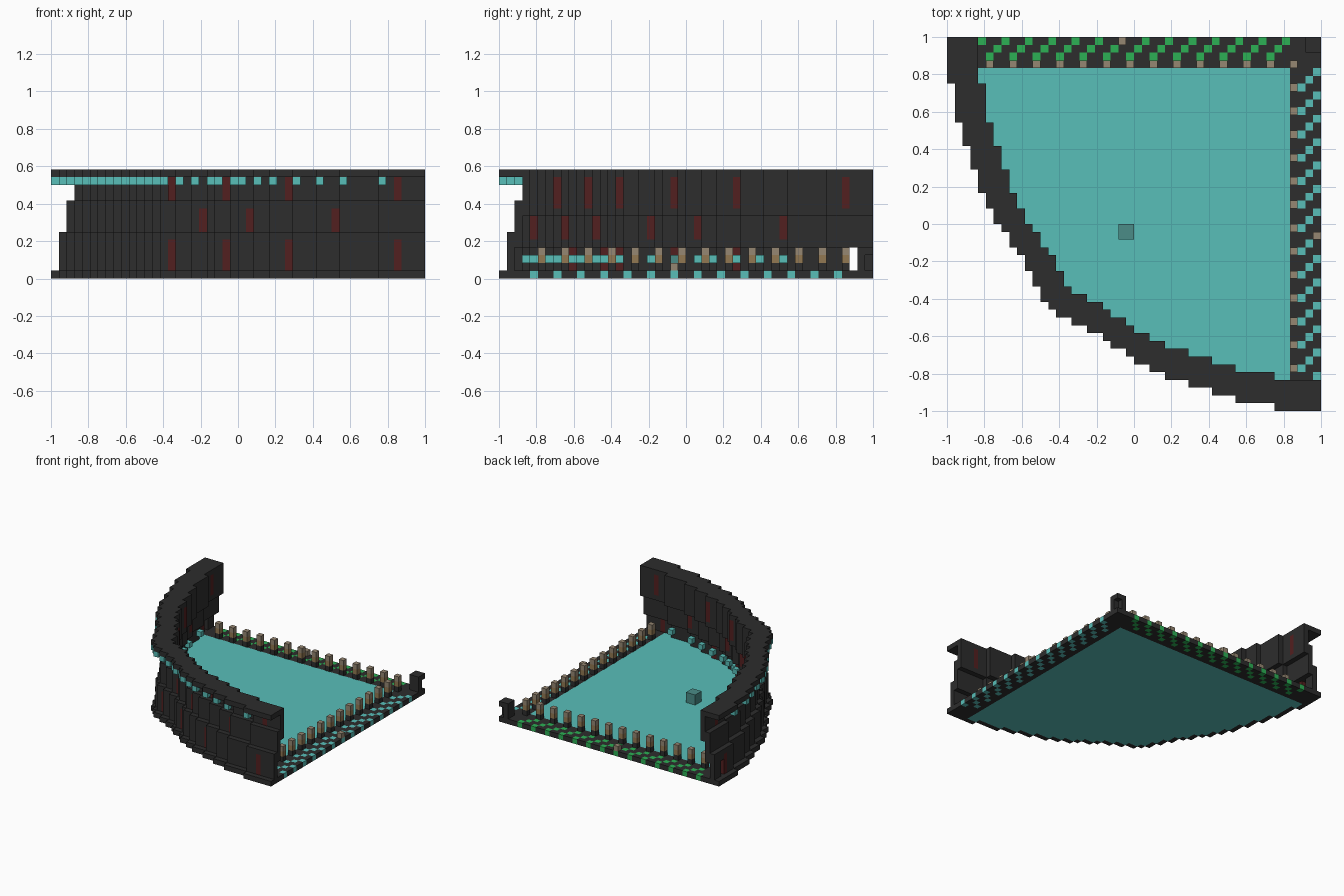
import bpy
import bmesh
from mathutils import Vector

if "Cube" in bpy.data.objects:
    bpy.data.objects.remove(bpy.data.objects["Cube"], do_unlink=True)

N = 48            # blocks per side
U = 2 / N         # block size

COLOURS = {
    "charcoal": (0.026, 0.026, 0.026),
    "aqua": (0.098, 0.52, 0.485),
    "green": (0.025, 0.44, 0.09),
    "dark_red": (0.086, 0.014, 0.014),
    "stone": (0.305, 0.242, 0.171),
    "brown": (0.29, 0.19, 0.085),
    "deep_teal": (0.069, 0.262, 0.242),
}
MATS = {}
for name, rgb in COLOURS.items():
    m = bpy.data.materials.new(name)
    m.use_nodes = True
    m.diffuse_color = (*rgb, 1)
    m.node_tree.nodes["Principled BSDF"].inputs["Base Color"].default_value = (*rgb, 1)
    MATS[name] = m

AXES = [Vector(a) for a in ((1, 0, 0), (0, 1, 0), (0, 0, 1))]


def build(name, cells):
    """Make one mesh from blocks {(i, j, k): colour}, keeping only outer faces."""
    used = sorted(set(cells.values()))
    bm = bmesh.new()
    verts = {}

    def vert(p):
        key = tuple(round(c) for c in p)
        if key not in verts:
            verts[key] = bm.verts.new((key[0] * U - 1, key[1] * U - 1, key[2] * U))
        return verts[key]

    for cell, colour in cells.items():
        base = Vector(cell)
        for a in range(3):
            n, u, v = AXES[a], AXES[(a + 1) % 3], AXES[(a + 2) % 3]
            for side in (0, 1):
                beside = base + n * (2 * side - 1)
                if tuple(round(c) for c in beside) in cells:
                    continue
                o = base + n * side
                ring = [o, o + u, o + u + v, o + v]
                if not side:
                    ring.reverse()
                face = bm.faces.new([vert(p) for p in ring])
                face.material_index = used.index(colour)
    mesh = bpy.data.meshes.new(name)
    bm.to_mesh(mesh)
    bm.free()
    for colour in used:
        mesh.materials.append(MATS[colour])
    obj = bpy.data.objects.new(name, mesh)
    bpy.context.collection.objects.link(obj)
    return obj


# Stepped quarter-round outline: first filled row of each column
RUNS = [6, 5, 3, 3, 3, 2, 2, 1, 2, 1, 2, 2, 2]
EDGE, row = [], N
for r in RUNS:
    row -= r
    EDGE.append(row)
EDGE.append(len(RUNS))
for k in reversed(range(len(RUNS))):
    EDGE += [k] * RUNS[k]


def depth(i, j):
    """Blocks inward from the curved outline (negative is outside)."""
    i, j = min(i, N - 1), min(j, N - 1)
    return min(i - EDGE[j], j - EDGE[i])


PLAN = [(i, j) for i in range(N) for j in range(N) if depth(i, j) >= 0]

# Floor with dark rim and two straight borders
floor = {}
for i, j in PLAN:
    rim = depth(i, j) < 1 or max(i, j) >= 44
    floor[i, j, 0] = "charcoal" if rim else "aqua"

# Diagonal stripes in the borders: green at the back, aqua at the side
for c in range(2, 42, 3):
    for s in range(3):
        if c + s >= 4:
            floor[c + s, 45 + s, 0] = "green"
            floor[45 + s, c + s, 0] = "aqua"
build("floor", floor)

# Leaning curved wall with red slits
SLITS_LOW_HIGH = (15, 22, 30, 44)
SLITS_MIDDLE = (19, 25, 36)


def wall_span(k):
    if k == 13:
        return 0, 4
    outer = 1 if k < 6 else 2 if k < 10 else 3
    inner = 2 if k < 4 else 3 if k < 8 else 4
    return outer, inner


def wall_colour(i, j, k, outside):
    key = max(i, j)
    if key in SLITS_LOW_HIGH:
        if k < (5 if outside else 4) or (10 if outside else 9) <= k < 13:
            return "dark_red"
    if key in SLITS_MIDDLE and (6 <= k <= 8 if outside else 5 <= k <= 7):
        return "dark_red"
    return "charcoal"


wall = {}
for k in range(1, 14):
    lo, hi = wall_span(k)
    for i, j in PLAN:
        d = depth(i, j)
        doorway = j == 45 and i < 4 and k < 4
        if lo <= d < hi and not doorway:
            wall[i, j, k] = wall_colour(i, j, k, d == lo)
build("curved_wall", wall)

# Small lamps on the step corners: under the cap outside, low down inside
cap_lamps, low_lamps = {}, {}
for i, j in PLAN:
    d = depth(i, j)
    if d == 0 and depth(i - 1, j) < 0 and depth(i, j - 1) < 0:
        cap_lamps[i, j, 12] = "aqua"
    if d == 2 and depth(i + 1, j) > 2 and depth(i, j + 1) > 2:
        low_lamps[i, j, 2] = "aqua"
build("cap_lamps", cap_lamps)
build("inner_lamps", low_lamps)

# Railing posts along both borders
posts = {}
spots = [(44, 44)]
for c in range(5, 42, 3):
    spots += [(c, 44), (44, c)]
for i, j in spots:
    for k, colour in enumerate(("charcoal", "brown", "stone"), 1):
        posts[i, j, k] = colour
build("railing_posts", posts)

# Single blocks at the middle of each border edge
build("edge_markers", {(22, 47, 1): "stone", (47, 22, 1): "stone"})

# Corner pillar with overhanging top
pillar = {}
for i in (46, 47):
    for j in (46, 47):
        for k in (1, 2, 3):
            if k == 3 or (i, j) != (47, 47):
                pillar[i, j, k] = "charcoal"
build("corner_pillar", pillar)

# Block on the floor
build("centre_block", {(i, j, k): "deep_teal" for i in (22, 23) for j in (22, 23) for k in (1, 2)})
